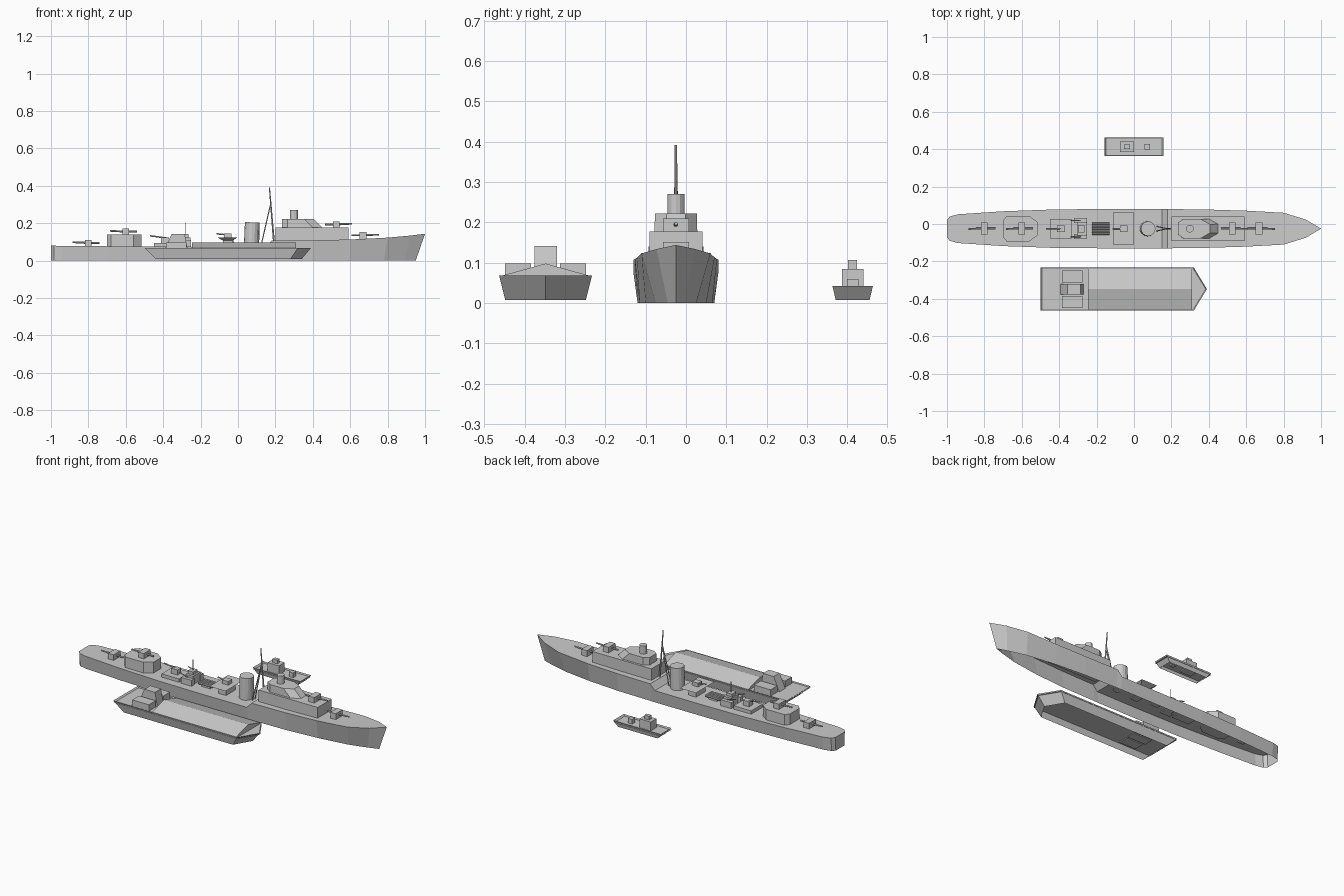
import bpy, math
from mathutils import Vector

if "Cube" in bpy.data.objects:
    bpy.data.objects.remove(bpy.data.objects["Cube"])

CY = -0.025  # warship centreline


def mesh(name, verts, faces):
    me = bpy.data.meshes.new(name)
    me.from_pydata(verts, [], faces)
    me.update()
    ob = bpy.data.objects.new(name, me)
    bpy.context.collection.objects.link(ob)
    return ob


def prism(name, low, high, z0, z1):
    """Solid between two outlines with equal point counts (z1 may be a function of x)."""
    n = len(low)
    zt = z1 if callable(z1) else (lambda x: z1)
    v = [(x, y, z0) for x, y in low] + [(x, y, zt(x)) for x, y in high]
    f = [list(range(n))[::-1], list(range(n, 2 * n))]
    f += [(i, (i + 1) % n, n + (i + 1) % n, n + i) for i in range(n)]
    return mesh(name, v, f)


def rect(x0, x1, cy, h):
    return [(x0, cy - h), (x1, cy - h), (x1, cy + h), (x0, cy + h)]


def box(name, x0, x1, cy, h, z0, z1):
    r = rect(x0, x1, cy, h)
    return prism(name, r, r, z0, z1)


def rod(name, a, b, r0, r1=None, sides=8):
    a, b = Vector(a), Vector(b)
    bpy.ops.mesh.primitive_cone_add(vertices=sides, radius1=r0, radius2=r0 if r1 is None else r1,
                                    depth=(b - a).length, location=(a + b) / 2,
                                    rotation=(b - a).to_track_quat('Z', 'Y').to_euler())
    bpy.context.object.name = name


def hull(name, cy, stations, z0, drop):
    """Bottomless hull; station = x top, half width top, z top, x bottom, half width bottom."""
    def loop(k):
        if k == 0:
            pts = [(s[0], s[1], s[2]) for s in stations]
        else:
            pts = [(s[3], s[4], z0) for s in stations]
        return ([(x, cy - h, z) for x, h, z in pts] +
                [(x, cy + h, z) for x, h, z in reversed(pts)])
    top, bot = loop(0), loop(1)
    n, m = len(top), len(stations)
    sides = [(n + i, n + (i + 1) % n, (i + 1) % n, i) for i in range(n)
             if (Vector(top[i]) - Vector(top[(i + 1) % n])).length > 1e-6]
    mesh(name, top + bot, sides)
    # deck, set a little below the rim when drop > 0
    deck = [(x, y, z - drop) for x, y, z in top]
    mesh(name + "_deck", deck, [(i, i + 1, n - 2 - i, n - 1 - i) if stations[i + 1][1] > 0
                                else (i, i + 1, n - 1 - i) for i in range(m - 1)])


# Warship hull with raised forecastle
hull("warship_hull", CY, [
    (-1.0, .045, .08, -1.0, .04), (-.985, .065, .08, -.985, .058), (-.94, .077, .079, -.94, .068),
    (-.7, .093, .077, -.7, .083), (-.42, .103, .075, -.42, .093), (-.15, .105, .074, -.15, .095),
    (.15, .105, .075, .15, .095), (.18, .105, .108, .18, .094), (.4, .102, .109, .4, .09),
    (.6, .096, .113, .6, .075), (.8, .085, .123, .78, .05), (.92, .048, .134, .89, .02),
    (1.0, 0, .144, .95, 0)], 0, 0)


def main_gun(name, x, z, d):
    box(name + "_shield", x - .018, x + .018, CY, .032, z - .008, z + .032)
    rod(name + "_breech_bar", (x - d * .06, CY, z + .016), (x, CY, z + .016), .005)
    rod(name + "_barrel", (x, CY, z + .016), (x + d * .085, CY, z + .019), .006, .004)


main_gun("stern_gun", -.80, .079, -1)
main_gun("aft_upper_gun", -.60, .14, -1)
main_gun("forward_upper_gun", .525, .178, 1)
main_gun("bow_gun", .668, .12, 1)

# Aft deckhouse
o = [(-.70, -.045), (-.68, -.068), (-.56, -.068), (-.515, -.035)]
o = [(x, CY + y) for x, y in o] + [(x, CY - y) for x, y in reversed(o)]
prism("aft_deckhouse", o, o, .07, .14)

# Aft light gun on its platform
box("aft_platform", -.45, -.335, CY, .053, .07, .095)
box("light_gun_mount", -.412, -.37, CY, .018, .095, .125)
rod("light_gun_barrel", (-.375, CY, .12), (-.47, CY, .133), .004)

# Searchlight house and thin aft mast
box("searchlight_house", -.305, -.255, CY, .036, .07, .125)
box("searchlight_top", -.30, -.265, CY, .02, .125, .142)
for s in (-1, 1):
    box("side_light_gun", -.32, -.25, CY + s * .043, .013, .07, .11)
    rod("side_light_barrel", (-.285, CY + s * .043, .115), (-.34, CY + s * .043, .13), .003)
rod("aft_mast", (-.28, CY, .14), (-.28, CY, .205), .002)

# Torpedo tubes
box("tube_turntable", -.205, -.15, CY, .025, .07, .085)
for i in range(5):
    y = CY + (i - 2) * .0135
    rod("torpedo_tube", (-.225, y, .091), (-.13, y, .091), .0065)

# Midship gun platform
prism("midship_platform", rect(-.08, -.03, CY, .045), rect(-.11, -.003, CY, .088), .107, .124)
box("midship_platform_base", -.08, -.03, CY, .045, .07, .107)
box("midship_gun_mount", -.075, -.035, CY, .018, .12, .146)
rod("midship_gun_barrel", (-.05, CY, .137), (-.115, CY, .144), .004)

# Funnel
rod("funnel", (.072, CY, .07), (.076, CY, .205), .041, .039, 16)

# Foremast
rod("foremast", (.192, CY, .10), (.168, CY, .392), .005, .003)
for s in (-1, 1):
    rod("mast_strut", (.122, CY + s * .012, .075), (.176, CY, .31), .003)

# Forward superstructure, bridge and director
r = rect(.2, .59, CY, .066)
prism("forward_deckhouse", r, r, .10, lambda x: .177)


def bridge(x1, h):
    p = [(.235, -h * .6), (.265, -h), (x1 - .05, -h), (x1, -h * .45)]
    return [(x, CY + y) for x, y in p] + [(x, CY - y) for x, y in reversed(p)]


prism("bridge", bridge(.45, .053), bridge(.405, .052), .177, .222)
rod("director", (.299, CY, .22), (.299, CY, .27), .021, sides=12)

# Cargo barge with ridged hatch cover
BY = -.348
hull("barge_hull", BY, [(-.5, .115, .068, -.44, .1), (-.245, .115, .068, -.245, .1),
                        (.32, .115, .068, .28, .1), (.39, 0, .068, .34, 0)], .008, .008)
v = [(x, BY + y, z) for x in (-.245, .31) for y, z in ((-.112, .06), (-.112, .067), (0, .098), (.112, .067), (.112, .06))]
mesh("hatch_cover", v, [(0, 1, 2, 3, 4), (9, 8, 7, 6, 5)] + [(i, i + 5, i + 6, i + 1) for i in range(4)])
for s in (-1, 1):
    box("barge_side_house", -.385, -.275, BY + s * .068, .032, .055, .098)
prism("barge_wheelhouse", rect(-.395, -.268, BY, .028), rect(-.355, -.285, BY, .028), .055, .142)

# Small launch
SY = .413
hull("launch_hull", SY, [(-.157, .05, .042, -.13, .042), (.157, .05, .042, .13, .042)], .008, .01)
box("launch_cabin", -.075, 0, SY, .027, .025, .085)
box("launch_wheelhouse", -.053, -.022, SY, .011, .085, .107)
box("launch_fore_box", .057, .085, SY, .014, .025, .06)
